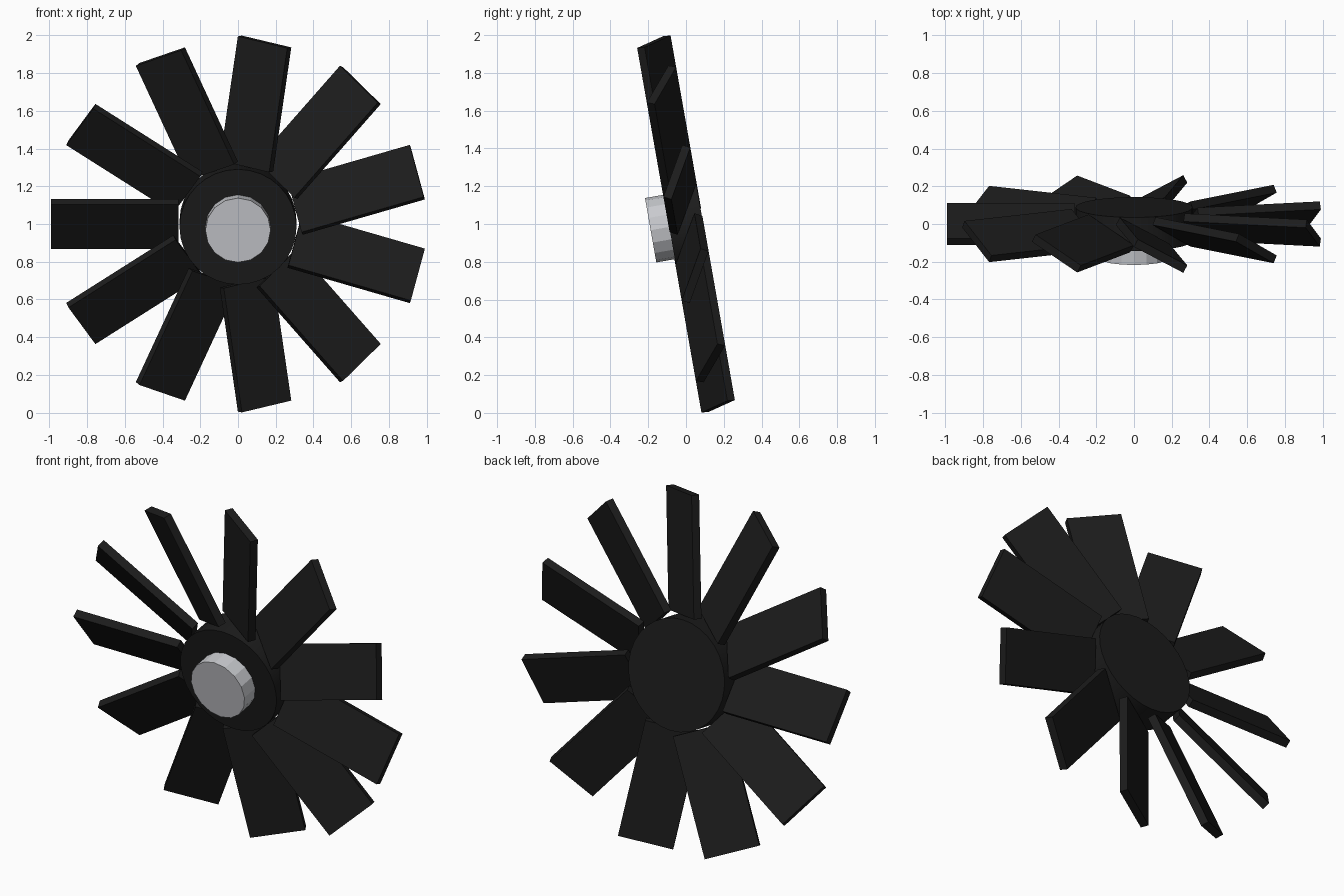
import bpy, math
from mathutils import Matrix

if "Cube" in bpy.data.objects:
    bpy.data.objects.remove(bpy.data.objects["Cube"])

BLADES = 11
TIP, ROOT = 0.99, 0.315          # blade radii
CHORD, THICK = 0.302, 0.045
PITCH = math.radians(-29)
# whole fan leans forward at the top
FRAME = Matrix.Translation((0, 0, 1)) @ Matrix.Rotation(math.radians(10), 4, 'X')


def material(name, rgb):
    m = bpy.data.materials.new(name)
    m.diffuse_color = (*rgb, 1)
    m.use_nodes = True
    m.node_tree.nodes["Principled BSDF"].inputs["Base Color"].default_value = m.diffuse_color
    return m


black = material("matte black", (0.0115, 0.0115, 0.0115))
grey = material("light grey", (0.58, 0.59, 0.62))


def finish(name, mat, local):
    ob = bpy.context.object
    ob.name = name
    ob.data.transform(FRAME @ local)
    ob.data.materials.append(mat)
    return ob


def disc(name, mat, radius, front, back, sides):
    """Cylinder along the fan axis between two y positions."""
    bpy.ops.mesh.primitive_cylinder_add(vertices=sides, radius=radius, depth=back - front)
    local = Matrix.Translation((0, (front + back) / 2, 0)) @ Matrix.Rotation(math.pi / 2, 4, 'X')
    return finish(name, mat, local)


# Hub drum and the cap on its front
disc("hub", black, 0.31, -0.09, 0.09, 32)
bpy.ops.object.shade_smooth_by_angle(angle=math.radians(30))
disc("hub_cap", grey, 0.173, -0.19, -0.09, 16)

# Pitched flat blades, the first one pointing left
for i in range(BLADES):
    bpy.ops.mesh.primitive_cube_add(size=1)
    spin = Matrix.Rotation(math.pi + i * math.tau / BLADES, 4, 'Y')
    local = (spin @ Matrix.Translation(((TIP + ROOT) / 2, 0, 0))
             @ Matrix.Rotation(PITCH, 4, 'X')
             @ Matrix.Diagonal((TIP - ROOT, THICK, CHORD, 1)))
    finish(f"blade_{i + 1}", black, local)
